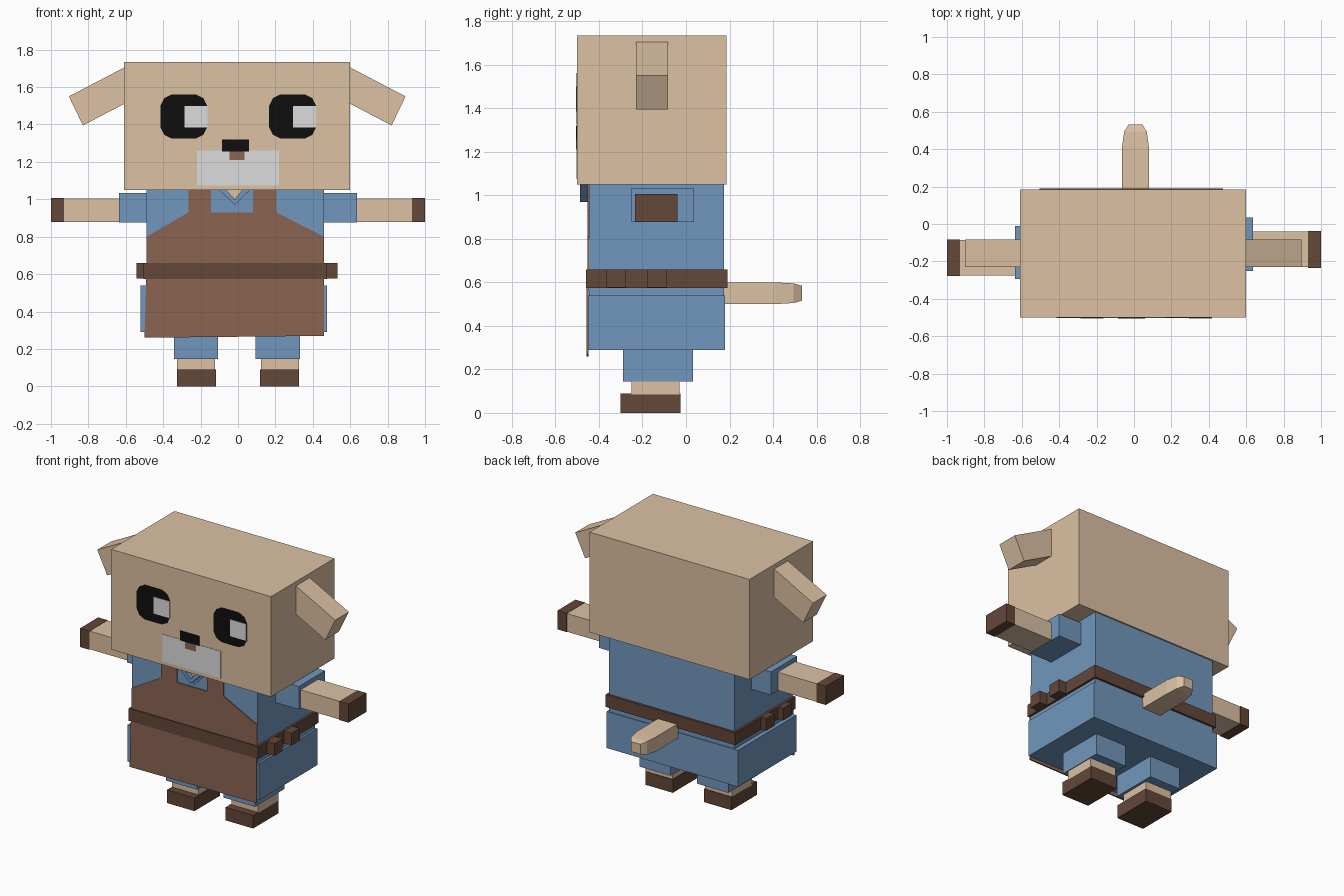
import bpy, bmesh

cube = bpy.data.objects.get("Cube")
if cube:
    bpy.data.objects.remove(cube, do_unlink=True)


def material(name, rgb):
    """Flat material from 0-255 display values, stored linear."""
    lin = [((c / 255 + 0.055) / 1.055) ** 2.4 for c in rgb]
    m = bpy.data.materials.new(name)
    m.use_nodes = True
    m.diffuse_color = (*lin, 1)
    bsdf = m.node_tree.nodes["Principled BSDF"]
    bsdf.inputs["Base Color"].default_value = (*lin, 1)
    bsdf.inputs["Roughness"].default_value = 0.9
    return m


FUR = material("tan_fur", (220, 193, 163))
BLUE = material("blue_cloth", (113, 151, 189))
APRON = material("brown_apron", (139, 101, 81))
DARK = material("dark_leather", (99, 71, 57))
WHITE = material("pale_white", (220, 220, 220))
BLACK = material("black", (14, 14, 14))


def prism(name, outline, y0, y1, mat):
    """Extrude an x-z outline from y0 to y1."""
    bm = bmesh.new()
    rings = [[bm.verts.new((x, y, z)) for x, z in outline] for y in (y0, y1)]
    bm.faces.new(rings[0])
    bm.faces.new(rings[1])
    n = len(outline)
    for i in range(n):
        j = (i + 1) % n
        bm.faces.new((rings[0][i], rings[0][j], rings[1][j], rings[1][i]))
    return finish(name, bm, mat)


def finish(name, bm, mat):
    bmesh.ops.recalc_face_normals(bm, faces=bm.faces[:])
    mesh = bpy.data.meshes.new(name)
    bm.to_mesh(mesh)
    bm.free()
    mesh.materials.append(mat)
    obj = bpy.data.objects.new(name, mesh)
    bpy.context.scene.collection.objects.link(obj)
    return obj


def box(name, x, y, z, mat):
    (x0, x1), (z0, z1) = x, z
    return prism(name, [(x0, z0), (x1, z0), (x1, z1), (x0, z1)], *y, mat)


# Head and body
box("head", (-0.61, 0.6), (-0.5, 0.185), (1.05, 1.735), FUR)
box("torso", (-0.49, 0.46), (-0.445, 0.175), (0.5, 1.05), BLUE)
box("tunic_skirt", (-0.52, 0.475), (-0.45, 0.18), (0.29, 0.54), BLUE)
box("belt", (-0.505, 0.475), (-0.46, 0.19), (0.575, 0.66), DARK)

# Apron: bib with two straps, and a flared hem
prism("apron_bib", [(-0.49, 0.56), (0.46, 0.56), (0.46, 0.8), (0.205, 0.93),
                    (0.205, 1.05), (0.08, 1.05), (0.08, 0.93), (-0.145, 0.93),
                    (-0.145, 1.05), (-0.265, 1.05), (-0.265, 0.93), (-0.49, 0.8)],
      -0.452, -0.444, APRON)
prism("apron_hem", [(-0.5, 0.26), (0.46, 0.27), (0.46, 0.6), (-0.49, 0.6)],
      -0.458, -0.449, APRON)

# Collar: flat outer V, raised inner V and open neck
prism("collar_outer", [(-0.11, 1.05), (-0.015, 0.95), (0.08, 1.05)],
      -0.452, -0.444, BLUE)
prism("collar_inner", [(-0.1, 1.05), (-0.018, 0.97), (0.065, 1.05),
                       (0.022, 1.05), (-0.018, 1.0), (-0.062, 1.05)],
      -0.488, -0.444, BLUE)
prism("neck_opening", [(-0.062, 1.05), (-0.018, 1.0), (0.022, 1.05)],
      -0.456, -0.448, FUR)

# Face plates
box("muzzle", (-0.22, 0.22), (-0.503, -0.499), (1.075, 1.26), WHITE)
box("nose", (-0.085, 0.06), (-0.506, -0.499), (1.255, 1.32), BLACK)
box("mouth", (-0.045, 0.035), (-0.506, -0.499), (1.21, 1.255), APRON)


def eye_outline(x, z, hx, hz):
    """Rectangle with rounded corners."""
    corner = [(0, 0.06), (0.02, 0.02), (0.06, 0)]
    pts = []
    for sx, sz, step in ((1, 1, 1), (-1, 1, -1), (-1, -1, 1), (1, -1, -1)):
        pts += [(x + sx * (hx - a), z + sz * (hz - b)) for a, b in corner[::step]]
    return pts


for side, x, glint in (("left", 0.292, 0.295), ("right", -0.29, -0.285)):
    prism(side + "_eye", eye_outline(x, 1.443, 0.125, 0.118), -0.503, -0.499, BLACK)
    box(side + "_eye_glint", (glint, glint + 0.121), (-0.506, -0.499),
        (1.385, 1.5), WHITE)

# Paired parts; the right arm sits a little further forward
for side, s, dy in (("left", 1, 0), ("right", -1, -0.045)):
    def span(a, b, c=-0.006):
        return sorted((c + s * a, c + s * b))

    ear = [(0.9, 1.55), (0.825, 1.395), (0.485, 1.573), (0.56, 1.728)]
    prism(side + "_ear", [(s * x - 0.004, z) for x, z in ear], -0.23, -0.082, FUR)

    box(side + "_sleeve", span(0.44, 0.635, 0), (-0.25 + dy, 0.035 + dy),
        (0.877, 1.034), BLUE)
    box(side + "_arm", span(0.6, 0.93, 0), (-0.23 + dy, -0.04 + dy),
        (0.88, 1.004), FUR)
    box(side + "_hand", span(0.93, 1.0, 0), (-0.234 + dy, -0.038 + dy),
        (0.878, 1.006), DARK)

    box(side + "_trouser_leg", span(0.1, 0.337), (-0.29, 0.032), (0.145, 0.3), BLUE)
    box(side + "_ankle", span(0.124, 0.326, 0), (-0.25, -0.03), (0.085, 0.15), FUR)
    box(side + "_foot", span(0.118, 0.326, 0), (-0.302, -0.026), (0, 0.09), DARK)

    for i, y in enumerate((-0.365, -0.18)):
        box(f"{side}_belt_pouch_{i + 1}", span(0.47, 0.537), (y, y + 0.09),
            (0.576, 0.659), DARK)

# Tail: rectangular sections tapering to the tip
bm = bmesh.new()
rings = []
for y, hx, hz in ((0.15, 0.072, 0.05), (0.41, 0.072, 0.05),
                  (0.495, 0.06, 0.045), (0.533, 0.036, 0.034)):
    rings.append([bm.verts.new((0.008 + hx * a, y, 0.55 + hz * b))
                  for a, b in ((-1, -1), (1, -1), (1, 1), (-1, 1))])
bm.faces.new(rings[0])
bm.faces.new(rings[-1])
for r, q in zip(rings, rings[1:]):
    for i in range(4):
        j = (i + 1) % 4
        bm.faces.new((r[i], r[j], q[j], q[i]))
finish("tail", bm, FUR)
